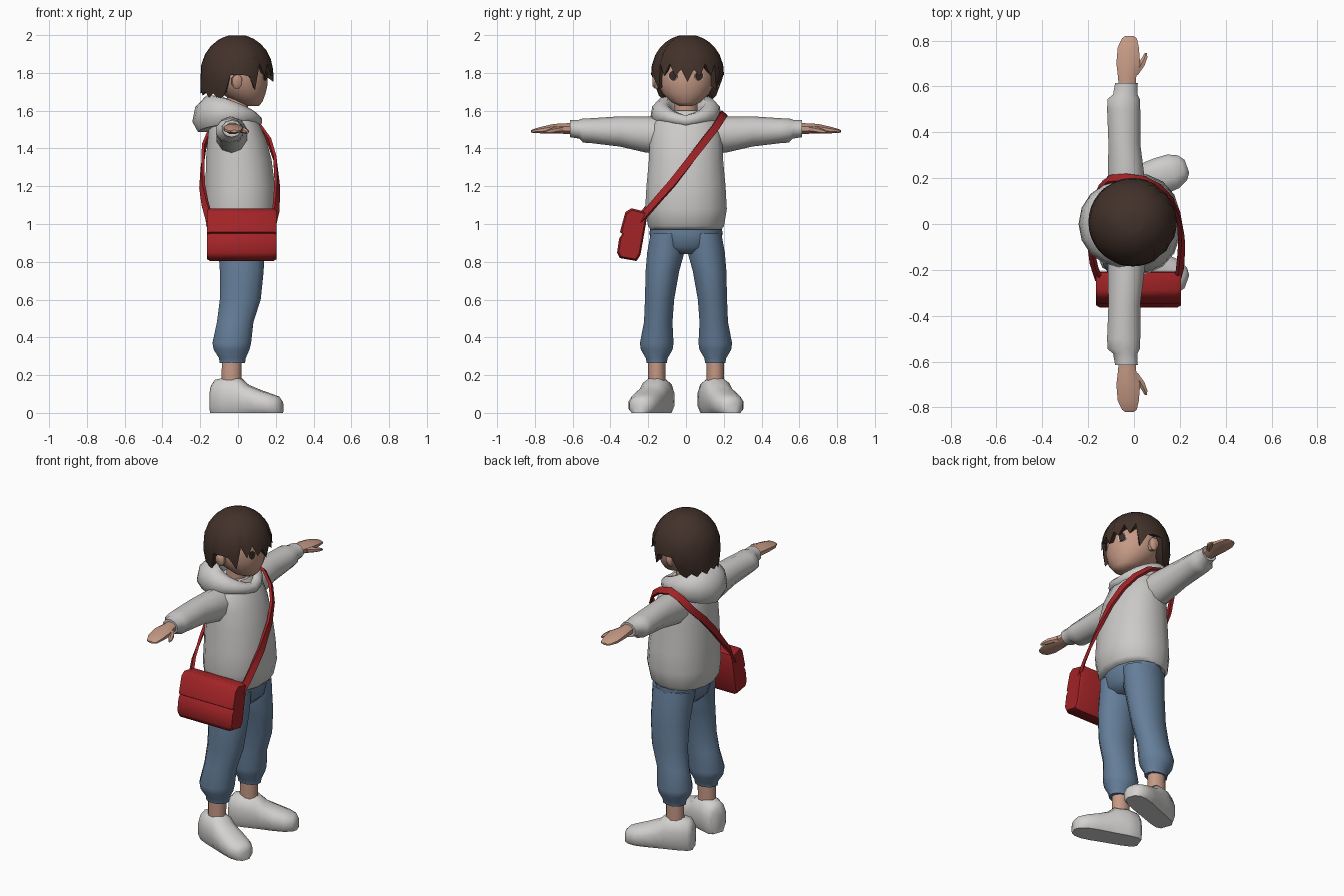
import bpy, bmesh, math
from mathutils import Vector as V, Matrix

def mat(name, r, g, b):
    m = bpy.data.materials.new(name)
    m.diffuse_color = (r, g, b, 1)
    return m

SKIN = mat("skin", .56, .32, .235)
HAIR = mat("dark brown hair", .055, .031, .023)
GREY = mat("light grey cloth", .60, .59, .58)
BLUE = mat("denim blue", .13, .21, .32)
RED = mat("bag red", .36, .017, .02)
SHOE = mat("shoe white", .65, .64, .63)
DARK = mat("eye brown", .045, .025, .02)
WHITE = mat("eye white", .6, .55, .52)

def ring(c, u, v, n=12, p=1.0):
    """Superellipse cross-section around c, spanned by u and v."""
    pw = lambda t: math.copysign(abs(t) ** p, t)
    out = []
    for i in range(n):
        a = 2 * math.pi * (i + .5) / n
        out.append(V(c) + V(u) * pw(math.cos(a)) + V(v) * pw(math.sin(a)))
    return out

def skin(name, m, rings, loop=False):
    """Join rings of equal length into a closed surface."""
    bm = bmesh.new()
    R = [[bm.verts.new(p) for p in r] for r in rings]
    n = len(R[0])
    pairs = list(zip(R, R[1:])) + ([(R[-1], R[0])] if loop else [])
    for a, b in pairs:
        for i in range(n):
            j = (i + 1) % n
            bm.faces.new((a[i], a[j], b[j], b[i]))
    if not loop:
        bm.faces.new(R[0])
        bm.faces.new(R[-1])
    bmesh.ops.recalc_face_normals(bm, faces=bm.faces)
    me = bpy.data.meshes.new(name)
    bm.to_mesh(me)
    bm.free()
    me.materials.append(m)
    ob = bpy.data.objects.new(name, me)
    bpy.context.collection.objects.link(ob)
    return ob

def upright(name, m, rows, n=12, p=1.0):
    """Rows of z, cx, cy, rx, ry."""
    return skin(name, m, [ring((x, y, z), (rx, 0, 0), (0, ry, 0), n, p) for z, x, y, rx, ry in rows])

def sideways(name, m, rows, s, n=10, p=1.0):
    """Rows of y, cx, cz, rx, rz, on side s."""
    return skin(name, m, [ring((x, s * y, z), (rx, 0, 0), (0, 0, rz), n, p) for y, x, z, rx, rz in rows])

# head and neck
upright("head", SKIN, [
    (1.625, .075, 0, .035, .035), (1.645, .055, 0, .075, .08), (1.69, .03, 0, .118, .125),
    (1.74, .01, 0, .15, .15), (1.80, 0, 0, .158, .157), (1.88, -.01, 0, .145, .145),
    (1.94, -.01, 0, .09, .09)], 16)
upright("neck", SKIN, [(1.46, -.02, 0, .07, .07), (1.6, -.005, 0, .06, .062), (1.70, 0, 0, .06, .065)])

# hair: cap with a jagged lower edge that depends on direction
N = 36
def hair_bottom(i):
    d = abs((i * 360 / N + 180) % 360 - 180)
    jag = 1 if i % 2 else -1
    if d < 52:
        return 1.815 + .032 * jag - (.03 if d < 12 else 0)
    if d < 78:
        return 1.745 + .035 * jag
    if d < 105:
        return 1.79
    return 1.665 + (d - 105) * .0005 + .013 * jag

def hair_point(i, f, shrink=1, lift=0):
    a = 2 * math.pi * i / N
    b = hair_bottom(i)
    z = b + (1.998 - b) * f
    r = .193 * math.sqrt(max(0, 1 - (max(0, z - 1.8) / .203) ** 2)) * shrink
    ry = r - max(0, 1.75 - z) * .45
    return V((-.006 + r * math.cos(a), .008 + ry * math.sin(a), z + lift))

rows = [[hair_point(i, 0, .78, .03) for i in range(N)]]
rows += [[hair_point(i, f) for i in range(N)] for f in (0, .25, .5, .68, .82, .92, .975, 1)]
skin("hair", HAIR, rows)

# hooded top: body, draped hood
upright("top_body", GREY, [
    (.97, .005, 0, .165, .19), (.99, .008, 0, .18, .205), (1.08, .013, 0, .193, .22),
    (1.2, .012, 0, .187, .213), (1.34, .004, 0, .177, .2), (1.45, -.006, 0, .157, .195),
    (1.53, -.02, 0, .135, .18), (1.60, -.03, 0, .10, .12)], 16, .92)
hood = []
for i in range(18):
    a = 2 * math.pi * i / 18
    k = (1 - math.cos(a)) / 2            # 0 at the throat, 1 at the back
    side = abs(math.sin(a))
    out = V((math.cos(a), math.sin(a), 0))
    c = (-.035 + .13 * math.cos(a), .132 * math.sin(a), 1.545 + .035 * k + .03 * side)
    tilt = out * .02 * k
    hood.append(ring(c, out * (.035 + .04 * k), V((0, 0, .032 + .068 * k)) - tilt, 8))
skin("hood", GREY, hood, True)

# pelvis
upright("trousers_hip", BLUE, [
    (.84, .015, 0, .09, .08), (.88, .015, 0, .13, .17), (.95, .012, 0, .145, .195),
    (1.01, .01, 0, .14, .18)], 14)

foot_dir = math.radians(20)
for s, tag in ((1, "left"), (-1, "right")):
    # sleeve, hand and thumb
    sideways(tag + "_sleeve", GREY, [
        (.10, -.03, 1.465, .09, .10), (.22, -.035, 1.475, .083, .095), (.35, -.042, 1.49, .073, .08),
        (.50, -.045, 1.494, .076, .066), (.545, -.045, 1.495, .074, .064),
        (.565, -.038, 1.502, .056, .05), (.615, -.033, 1.505, .052, .045)], s)
    sideways(tag + "_hand", SKIN, [
        (.58, -.03, 1.505, .038, .035), (.64, -.03, 1.505, .043, .03), (.70, -.025, 1.505, .056, .027),
        (.77, -.025, 1.497, .05, .018), (.81, -.02, 1.492, .035, .011), (.82, -.02, 1.491, .02, .006)], s, 8)
    sideways(tag + "_thumb", SKIN, [
        (.65, .0, 1.503, .02, .018), (.69, .028, 1.497, .02, .016), (.725, .046, 1.49, .014, .012),
        (.745, .052, 1.486, .006, .006)], s, 6)
    # trouser leg gathered at the cuff
    upright(tag + "_trouser_leg", BLUE, [
        (.95, .012, s * .10, .135, .09), (.85, .018, s * .107, .125, .102), (.75, .02, s * .125, .12, .092),
        (.6, .012, s * .14, .112, .08), (.48, -.015, s * .147, .10, .078), (.37, -.033, s * .155, .106, .092),
        (.335, -.034, s * .155, .098, .087), (.29, -.03, s * .155, .073, .06),
        (.265, -.03, s * .155, .07, .055)], 12)
    upright(tag + "_ankle", SKIN, [(.12, -.035, s * .155, .055, .047), (.30, -.033, s * .155, .055, .046)], 10)
    # shoe turned outwards, flat underneath
    d = V((math.cos(foot_dir), s * math.sin(foot_dir), 0))
    w = V((-d.y, d.x, 0))
    shoe = []
    for t, hw, h in ((-.108, .045, .15), (-.085, .07, .178), (-.02, .079, .192), (.05, .08, .185),
                     (.09, .081, .15), (.16, .084, .122), (.22, .08, .102), (.262, .06, .088), (.283, .03, .065)):
        c = V((-.035, s * .155, h * .4)) + d * t
        r = ring(c, w * hw, (0, 0, h * .6), 12, .8)
        shoe.append([V((p.x, p.y, max(0, p.z))) for p in r])
    skin(tag + "_shoe", SHOE, shoe)
    # ear
    sideways(tag + "_ear", SKIN, [(.13, .0, 1.75, .02, .03), (.165, -.006, 1.755, .03, .042),
                                  (.178, -.01, 1.758, .02, .03)], s, 8)
    # eye: white plate with a dark iris plate on it
    e = V((math.cos(.45), s * math.sin(.45), 0))
    q = V((-e.y, e.x, 0))
    for part, m, hw, hh, dep, z in (("eye_white", WHITE, .027, .023, .157, 1.782),
                                    ("iris", DARK, .021, .025, .160, 1.785)):
        rings = [ring(e * (dep + o) + V((0, 0, z)), q * hw, (0, 0, hh), 10) for o in (0, .003)]
        skin(tag + "_" + part, m, rings)

# shoulder bag: profile with a flap lip, run along x and tilted
prof = [(.05, .13), (-.03, .135), (-.058, .11), (-.068, .0), (-.054, -.006), (-.066, -.035),
        (-.064, -.11), (-.045, -.135), (.045, -.135), (.06, -.1), (.06, .1)]
tilt = Matrix.Rotation(math.radians(-10), 3, 'X')
bag = []
for x, k in ((-.165, .86), (-.148, 1), (.188, 1), (.205, .86)):
    bag.append([V((0, -.283, .945)) + tilt @ V((x, y * k, z * (k + 1) / 2)) for y, z in prof])
skin("bag", RED, bag)

# strap: flat band over the left shoulder
path = [V(p) for p in (
    (.185, -.25, 1.01), (.2, -.2, 1.07), (.205, -.14, 1.14), (.207, -.07, 1.22), (.195, .03, 1.35),
    (.165, .10, 1.44), (.115, .155, 1.51), (.045, .19, 1.565), (-.035, .2, 1.583), (-.105, .195, 1.55),
    (-.15, .155, 1.48), (-.18, .09, 1.41), (-.188, 0, 1.31), (-.19, -.09, 1.2), (-.175, -.18, 1.11),
    (-.15, -.25, 1.02))]
band = []
for i, p in enumerate(path):
    t = (path[min(i + 1, len(path) - 1)] - path[max(i - 1, 0)]).normalized()
    o = p - V((0, .03, min(p.z, 1.4)))
    o = (o - t * o.dot(t)).normalized()
    band.append(ring(p, t.cross(o) * .028, o * .011, 4))
skin("bag_strap", RED, band)

# smooth shading with sharp hard edges
for ob in bpy.data.objects:
    ob.select_set(True)
    bpy.context.view_layer.objects.active = ob
bpy.ops.object.shade_smooth_by_angle(angle=math.radians(50))
